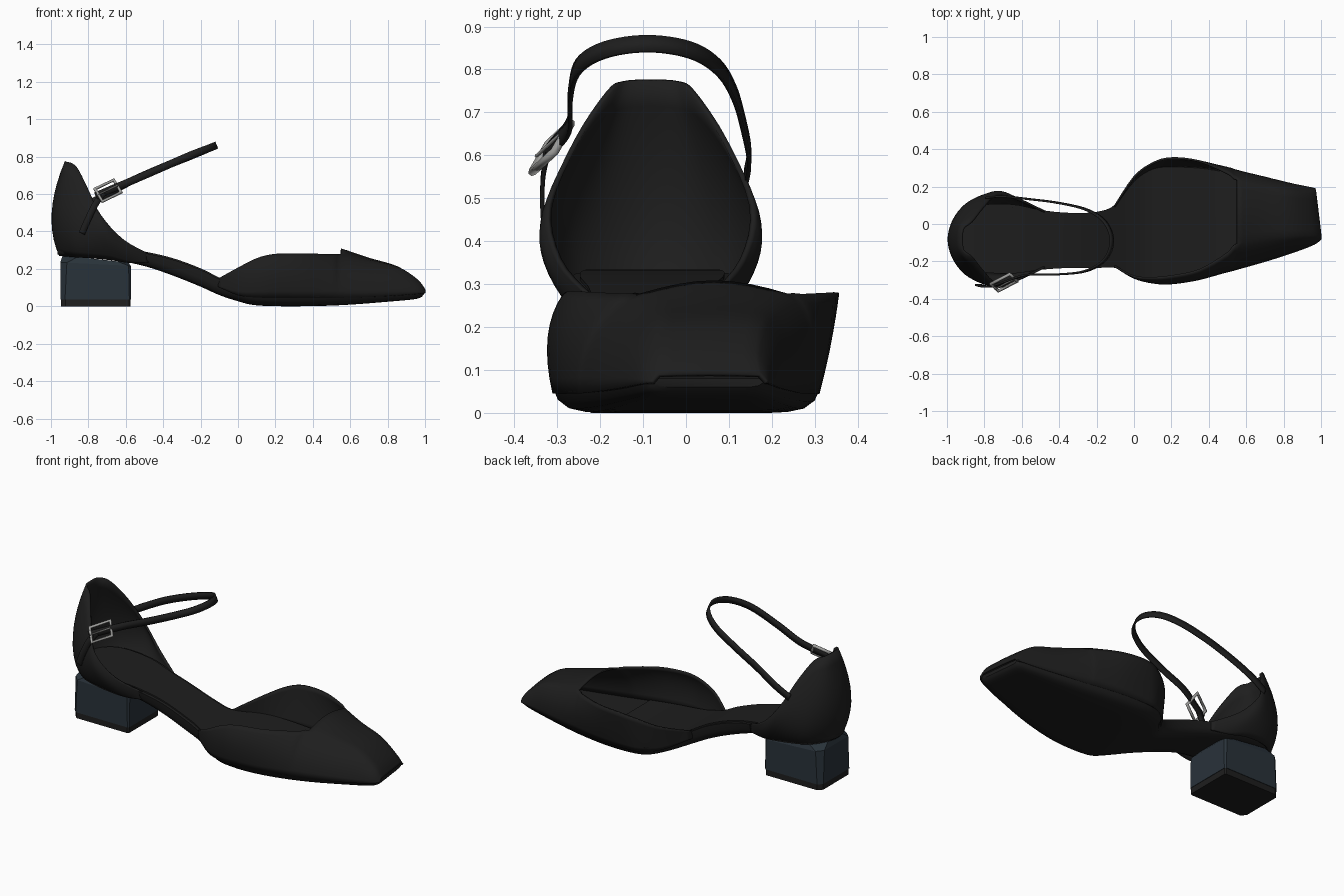
import bpy, bmesh, math
from mathutils import Vector

if "Cube" in bpy.data.objects:
    bpy.data.objects.remove(bpy.data.objects["Cube"], do_unlink=True)


def material(name, rgb):
    m = bpy.data.materials.new(name)
    m.use_nodes = True
    m.diffuse_color = (*rgb, 1)
    m.node_tree.nodes["Principled BSDF"].inputs["Base Color"].default_value = (*rgb, 1)
    return m


black = material("black leather", (0.013, 0.013, 0.013))
slate = material("slate heel", (0.022, 0.032, 0.042))
silver = material("silver metal", (0.36, 0.36, 0.35))


def resample(rows, n):
    """Smooth curve through rows of numbers, n steps per span."""
    out = []
    last = len(rows) - 1
    for i in range(last):
        a, b = rows[max(i - 1, 0)], rows[i]
        c, d = rows[i + 1], rows[min(i + 2, last)]
        for k in range(n):
            t = k / n
            out.append(tuple(
                q + 0.5 * t * (r - p + t * (2 * p - 5 * q + 4 * r - s + t * (3 * (q - r) + s - p)))
                for p, q, r, s in zip(a, b, c, d)))
    out.append(tuple(rows[-1]))
    return out


def through(a, m, b, t):
    """Point on the parabola through three points."""
    a, m, b = Vector(a), Vector(m), Vector(b)
    return a * (1 - t) * (1 - 2 * t) + m * 4 * t * (1 - t) + b * t * (2 * t - 1)


def finish(name, bm, mat, thickness=0, angle=40):
    bmesh.ops.remove_doubles(bm, verts=bm.verts, dist=0.0004)
    bmesh.ops.recalc_face_normals(bm, faces=bm.faces)
    me = bpy.data.meshes.new(name)
    bm.to_mesh(me)
    bm.free()
    me.materials.append(mat)
    ob = bpy.data.objects.new(name, me)
    bpy.context.collection.objects.link(ob)
    bpy.ops.object.select_all(action="DESELECT")
    ob.select_set(True)
    bpy.context.view_layer.objects.active = ob
    if angle:
        bpy.ops.object.shade_smooth_by_angle(angle=math.radians(angle))
    if thickness:
        mod = ob.modifiers.new("thickness", "SOLIDIFY")
        mod.thickness = thickness
        mod.offset = 0


def skin(bm, rows, closed=False):
    """Quads between neighbouring rows; closed rows also get end caps."""
    vs = [[bm.verts.new(p) for p in r] for r in rows]
    for r, s in zip(vs, vs[1:]):
        n = len(r)
        for j in range(n if closed else n - 1):
            k = (j + 1) % n
            bm.faces.new((r[j], r[k], s[k], s[j]))
    if closed:
        bm.faces.new(vs[0])
        bm.faces.new(vs[-1])


def slant(x, y):
    """Skew the square toe towards the inner side."""
    return x - 0.12 * y * min(max((x - 0.55) / 0.4, 0), 1)


# Sole: x, left edge, right edge, top, bottom
sole = resample([
    (-.965, -.03, -.13, .32, .278), (-.92, .05, -.21, .325, .27),
    (-.82, .1, -.255, .325, .262), (-.65, .105, -.265, .31, .245),
    (-.5, .075, -.245, .285, .215), (-.35, .06, -.235, .25, .165),
    (-.2, .065, -.235, .195, .105), (-.1, .105, -.235, .145, .06),
    (0, .235, -.285, .1, .027), (.1, .302, -.31, .07, .005),
    (.3, .31, -.302, .055, 0), (.55, .275, -.245, .05, .006),
    (.8, .225, -.16, .055, .025), (.95, .195, -.105, .068, .04),
    (.986, .185, -.075, .08, .06)], 4)
rows = []
for x, l, r, top, bot in sole:
    w, h = l - r, top - bot
    prof = [(l, top), (l - .02 * w, bot + .5 * h), (l - .06 * w, bot + .18 * h),
            (l - .12 * w, bot + .04 * h), (l - .19 * w, bot)]
    prof += [(l + r - y, z) for y, z in reversed(prof)]
    rows.append([(slant(x, y), y, z) for y, z in prof])
bm = bmesh.new()
skin(bm, rows, True)
finish("sole", bm, black)

# Insole pad laid on the sole
rows = []
for x, l, r, top, bot in sole[2:-14]:
    l, r = l - .018, r + .018
    rows.append([(x, l, top - .004), (x, l, top + .008), (x, r, top + .008), (x, r, top - .004)])
bm = bmesh.new()
skin(bm, rows, True)
finish("insole", bm, black)

# Vamp: x, feather edge left/right/height, top edge left/right/height, bulge left/right, crown
STEPS = 4
vamp = resample([
    (-.105, .092, -.224, .105, .092, -.224, .147, 0, 0, .03),
    (0, .228, -.278, .06, .25, -.28, .205, 0, .008, .03),
    (.1, .294, -.302, .048, .325, -.287, .255, .003, .018, .03),
    (.2, .306, -.305, .046, .352, -.278, .278, .003, .024, .03),
    (.35, .301, -.288, .045, .335, -.245, .28, .012, .023, .03),
    (.5, .28, -.253, .045, .27, -.155, .275, .025, .027, .03),
    (.55, .27, -.24, .045, .235, -.105, .274, .03, .03, .03),
    (.7, .246, -.195, .05, .19, -.07, .243, .025, .025, .012),
    (.85, .215, -.145, .058, .17, -.06, .205, .015, .015, .006),
    (.95, .196, -.106, .066, .16, -.06, .14, .008, .008, .004),
    (.991, .187, -.077, .07, .17, -.062, .086, 0, 0, .002)], STEPS)
left, right, cap = [], [], []
for i, (x, lf, rf, zf, lt, rt, zt, lb, rb, crown) in enumerate(vamp):
    for wall, f, t, b in ((left, lf, lt, lb), (right, rf, rt, -rb)):
        mid = (0, (f + t) / 2 + b, (zf + zt) / 2 + abs(b) * .7)
        pts = [through((0, f, zf), mid, (0, t, zt), k / 8) for k in range(9)]
        wall.append([(slant(x, p.y), p.y, p.z) for p in pts])
    if i >= 6 * STEPS:
        ys = [lt + (rt - lt) * k / 8 for k in range(9)]
        cap.append([(slant(x, y), y, zt + crown * math.sin(math.pi * k / 8)) for k, y in enumerate(ys)])
bm = bmesh.new()
for part in (left, right, cap):
    skin(bm, part)
finish("vamp", bm, black, .01, 60)

# Heel counter: bottom, middle and top of each column, as x, half width, z
MID_Y = -.082
half = [
    (-.95, 0, .27, -.99, 0, .5, -.92, 0, .774),
    (-.93, .08, .27, -.965, .1, .49, -.912, .06, .771),
    (-.865, .15, .265, -.9, .182, .46, -.865, .098, .747),
    (-.78, .178, .26, -.81, .232, .42, -.805, .172, .635),
    (-.68, .185, .25, -.71, .25, .375, -.735, .234, .485),
    (-.58, .168, .235, -.6, .203, .295, -.62, .213, .36),
    (-.48, .146, .235, -.48, .147, .26, -.475, .147, .279)]
mirrored = [tuple(-v if k % 3 == 1 else v for k, v in enumerate(c)) for c in reversed(half[1:])]
rows = []
for c in resample(mirrored + half, 4):
    pts = [through(c[:3], c[3:6], c[6:], k / 10) for k in range(11)]
    rows.append([(p.x, p.y + MID_Y, p.z) for p in pts])
bm = bmesh.new()
skin(bm, rows)
finish("heel_counter", bm, black, .012, 60)


# Block heel with a bevelled seat, and its top piece
def ring(inset, front_cut, back_cut, height):
    """Rectangle with cut corners; height is a function of x."""
    x0, x1, y0, y1 = -.95 + inset, -.573 - inset, -.225 + inset, .072 - inset
    f, b = front_cut, back_cut
    pts = [(x0 + b, y0), (x1 - f, y0), (x1, y0 + f), (x1, y1 - f),
           (x1 - f, y1), (x0 + b, y1), (x0, y1 - b), (x0, y0 + b)]
    return [(x, y, height(x)) for x, y in pts]


def block(name, mat, rings):
    bm = bmesh.new()
    skin(bm, rings, True)
    finish(name, bm, mat, angle=0)


block("heel_block", slate, [
    ring(0, .008, .025, lambda x: .036),
    ring(0, .012, .035, lambda x: .235 - .05 * (x + .95)),
    ring(.012, .06, .08, lambda x: .274 - .11 * (x + .95))])
block("heel_tip", black, [ring(.003, .008, .025, lambda x: z) for z in (0, .037)])


# Ankle strap and buckle tab as ribbons
def ribbon(name, path, width, across):
    side = Vector(across).normalized() * width / 2
    pts = [Vector(p) for p in resample(path, 6)]
    bm = bmesh.new()
    skin(bm, [[p - side, p + side] for p in pts])
    finish(name, bm, black, .01)


ribbon("ankle_strap", [
    (-.79, .14, .55), (-.7, .147, .60), (-.57, .134, .67), (-.4, .112, .745), (-.25, .075, .805),
    (-.155, .01, .845), (-.118, -.09, .86), (-.155, -.19, .845), (-.26, -.252, .805),
    (-.42, -.27, .735), (-.57, -.272, .67), (-.69, -.31, .62), (-.76, -.335, .59)], .04, (-.39, 0, .92))
ribbon("strap_tab", [(-.835, -.325, .39), (-.8, -.334, .47), (-.76, -.333, .55), (-.72, -.322, .605)],
       .035, (-.9, 0, .4))

# Buckle frame and prong
centre = Vector((-.695, -.313, .618))
along, up = Vector((.05, .026, .024)), Vector((-.02, .019, .033))


def wire(name, pts, radius, cyclic):
    cu = bpy.data.curves.new(name, "CURVE")
    cu.dimensions = "3D"
    cu.bevel_depth = radius
    cu.bevel_resolution = 1
    cu.use_fill_caps = True
    sp = cu.splines.new("POLY")
    sp.points.add(len(pts) - 1)
    for p, co in zip(sp.points, pts):
        p.co = (*co, 1)
    sp.use_cyclic_u = cyclic
    cu.materials.append(silver)
    bpy.context.collection.objects.link(bpy.data.objects.new(name, cu))


wire("buckle_frame", [centre + along * a + up * b for a, b in ((-1, -1), (1, -1), (1, 1), (-1, 1))], .01, True)
out = Vector((0, -.01, .004))
wire("buckle_prong", [centre - along + out, centre + along + out], .004, False)
